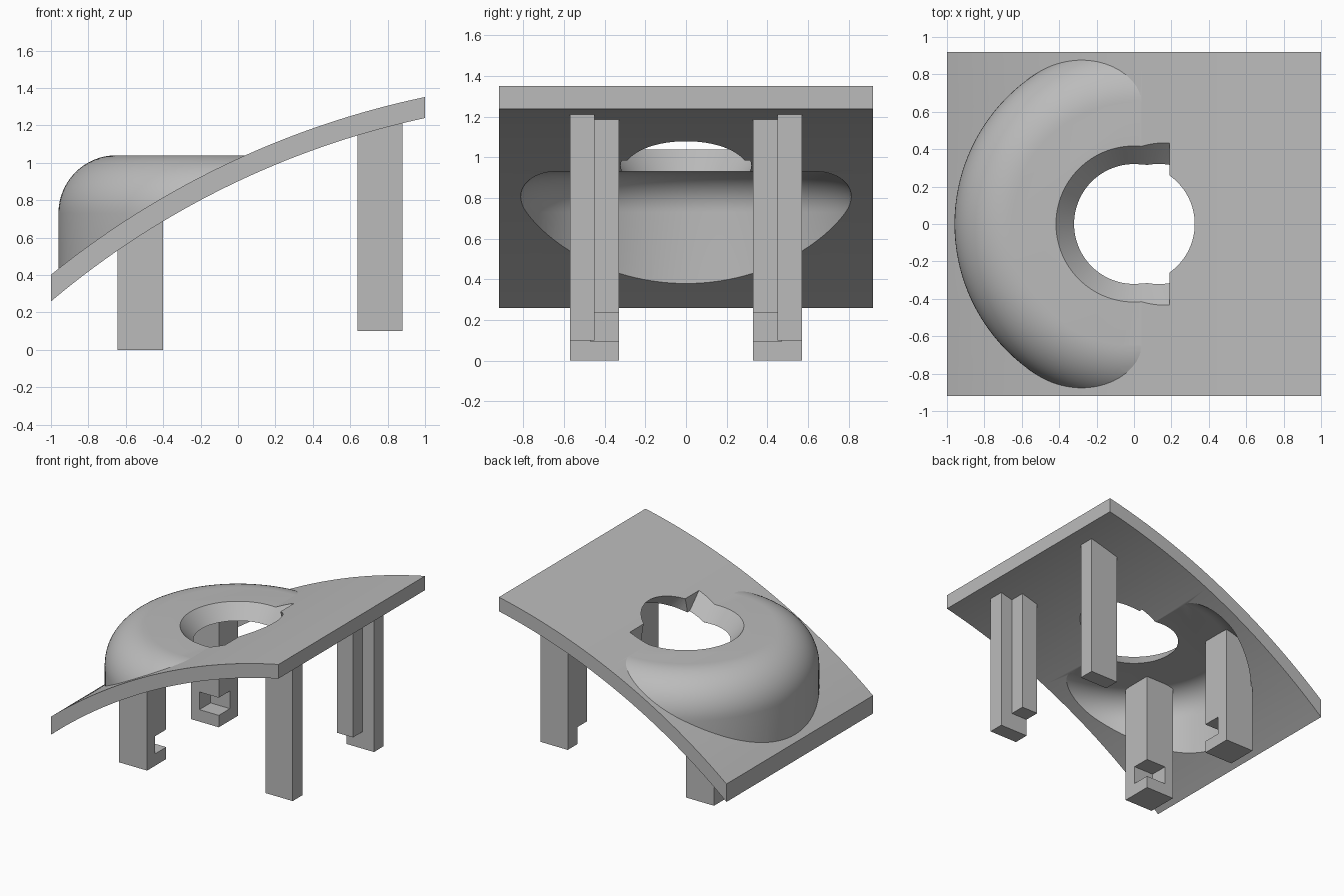
import bpy, bmesh, math
from mathutils import Vector

cube = bpy.data.objects.get("Cube")
if cube:
    bpy.data.objects.remove(cube, do_unlink=True)

grey = bpy.data.materials.new("plain grey")
grey.use_nodes = True
colour = (0.5, 0.5, 0.5, 1)
grey.diffuse_color = colour
grey.node_tree.nodes["Principled BSDF"].inputs["Base Color"].default_value = colour

# Arc centre and radii shared by the plate and everything that meets it
CX, CZ = 1.964, -3.259
R_TOP, R_MID, R_LOW = 4.71, 4.65, 4.60
HALF_DEPTH = 0.92
SEGS = 128


def arc_z(x, radius):
    return CZ + math.sqrt(radius ** 2 - (x - CX) ** 2)


def arc_points(radius, reach=1.0, steps=48):
    xs = [reach * (2 * i / steps - 1) for i in range(steps + 1)]
    return [(x, arc_z(x, radius)) for x in xs]


def finish(name, bm):
    bmesh.ops.recalc_face_normals(bm, faces=bm.faces)
    mesh = bpy.data.meshes.new(name)
    bm.to_mesh(mesh)
    bm.free()
    mesh.materials.append(grey)
    obj = bpy.data.objects.new(name, mesh)
    bpy.context.collection.objects.link(obj)
    return obj


def loft(name, rings):
    """Skin a stack of closed rings and cap both ends."""
    bm = bmesh.new()
    loops = [[bm.verts.new(p) for p in ring] for ring in rings]
    n = len(loops[0])
    for low, high in zip(loops, loops[1:]):
        for i in range(n):
            j = (i + 1) % n
            bm.faces.new((low[i], low[j], high[j], high[i]))
    bm.faces.new(loops[0])
    bm.faces.new(loops[-1])
    return finish(name, bm)


def circle(radius):
    angles = [2 * math.pi * i / SEGS for i in range(SEGS)]
    return [(radius * math.cos(a), radius * math.sin(a)) for a in angles]


def lathe(name, profile):
    return loft(name, [[(x, y, z) for x, y in circle(r)] for r, z in profile])


def extrude(name, outline, half):
    return loft(name, [[(x, y, z) for x, z in outline] for y in (-half, half)])


def box(name, x, y, z):
    (x0, x1), (y0, y1) = x, y
    return loft(name, [[(x0, y0, h), (x1, y0, h), (x1, y1, h), (x0, y1, h)] for h in z])


def combine(obj, other, operation):
    mod = obj.modifiers.new(operation, "BOOLEAN")
    mod.operation = operation
    mod.solver = "EXACT"
    mod.object = other
    bpy.context.view_layer.objects.active = obj
    bpy.ops.object.modifier_apply(modifier=mod.name)
    bpy.data.objects.remove(other, do_unlink=True)


def rounded_drum(radius, fillet, centre_z, base_z):
    """Profile of a drum with a quarter-round top edge."""
    steps = 16
    turns = [math.pi / 2 * i / steps for i in range(steps + 1)]
    return [(radius, base_z)] + [
        (radius - fillet + fillet * math.cos(a), centre_z + fillet * math.sin(a))
        for a in turns]


# Curved plate
plate = extrude("curved_plate", arc_points(R_TOP) + arc_points(R_LOW)[::-1], HALF_DEPTH)

# Round hood, kept only where it rises out of the plate
hood = lathe("hood", rounded_drum(0.96, 0.31, 0.73, 0.1))
above = extrude("above_plate", arc_points(R_MID, 1.2) + [(1.2, 2), (-1.2, 2)], 1.5)
combine(hood, above, "INTERSECT")
combine(plate, hood, "UNION")

# Hollow inside the hood
combine(plate, lathe("hood_hollow", rounded_drum(0.85, 0.2, 0.73, -0.5)), "DIFFERENCE")

# Bevelled opening, stopped by a flat wall on one side
bevel = lathe("bevel_cutter", [(0.294, 0.9), (0.646, 1.3)])
combine(bevel, box("bevel_stop", (0.19, 1), (-1, 1), (0.5, 1.6)), "DIFFERENCE")
combine(plate, bevel, "DIFFERENCE")

# Through hole, widened towards the underside of the plate
upper = circle(0.32)
lower = [(x * 1.375 if x > 0 else x, y) for x, y in upper]
half_hole = loft("hole_cutter", [
    [(x, y, 1.5) for x, y in upper],
    [(x, y, arc_z(x, R_TOP) + 0.005) for x, y in upper],
    [(x, y, arc_z(x, R_LOW) - 0.005) for x, y in lower],
    [(x, y, 0.4) for x, y in lower]])
combine(half_hole, box("hole_stop", (-1, 0.03), (-1, 1), (0, 2)), "DIFFERENCE")
combine(plate, half_hole, "DIFFERENCE")

# Smooth the curves, keep the edges crisp
bpy.ops.object.select_all(action="DESELECT")
plate.select_set(True)
bpy.context.view_layer.objects.active = plate
bpy.ops.object.shade_smooth_by_angle(angle=math.radians(25))


def span(side, inner, outer):
    return tuple(sorted((side * inner, side * outer)))


for side, label in ((1, "back"), (-1, "front")):
    # Notched legs under the hood
    leg = box(label + "_notched_leg", (-0.645, -0.4), span(side, 0.33, 0.57), (0, 0.945))
    notch = box("notch", (-0.57, -0.3), span(side, 0.2, 0.47), (0.095, 0.235))
    combine(leg, notch, "DIFFERENCE")

    # Stepped legs under the high end of the plate
    leg = box(label + "_stepped_leg", (0.64, 0.88), span(side, 0.33, 0.57), (0.1, 1.225))
    step = box("step", (0.78, 1), span(side, 0.2, 0.45), (0, 1.5))
    combine(leg, step, "DIFFERENCE")
    foot = box("foot_cut", (0.5, 1), span(side, 0.2, 0.45), (0, 0.235))
    combine(leg, foot, "DIFFERENCE")
